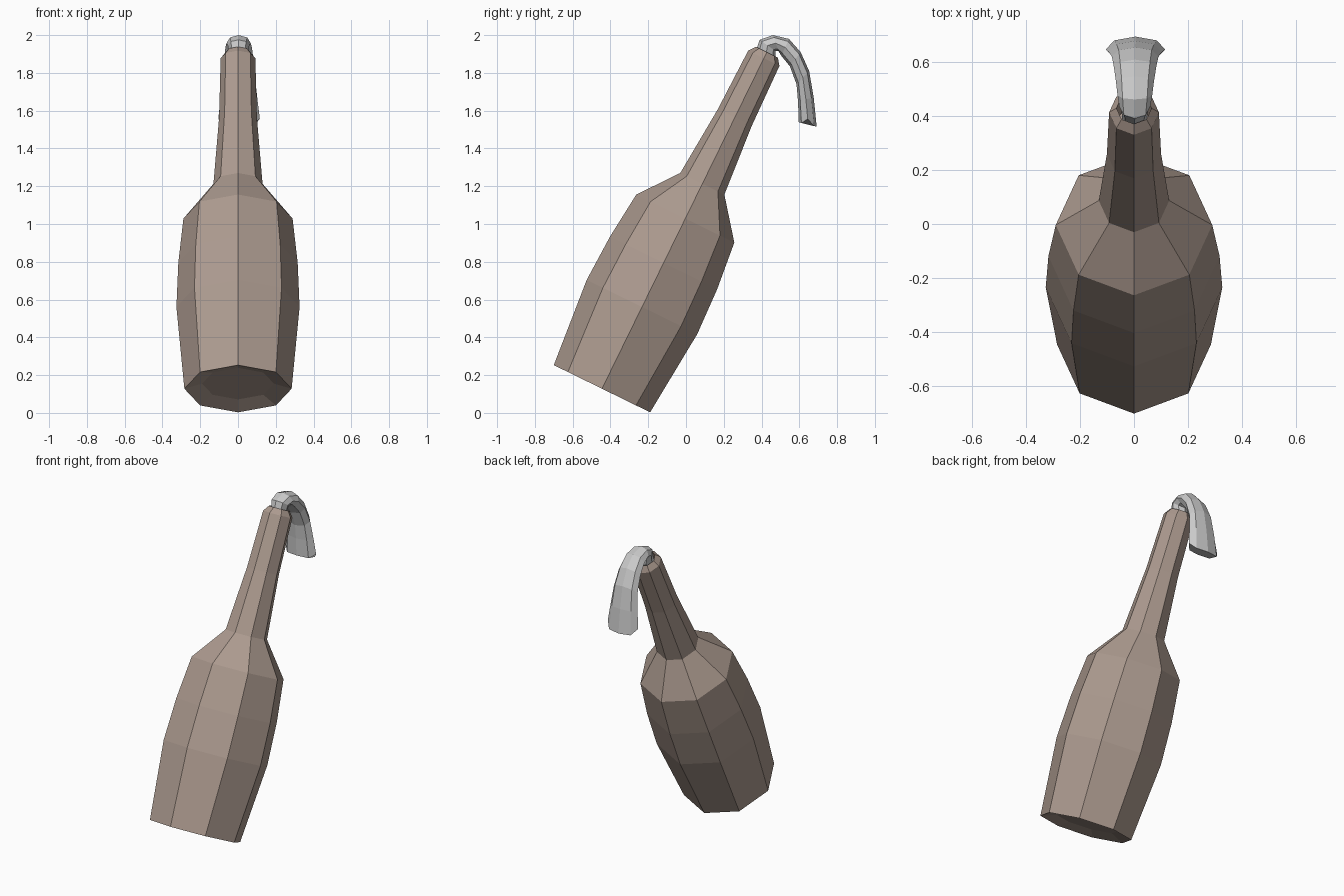
import bpy
from math import sin, cos, pi, radians
from mathutils import Vector, Matrix

if "Cube" in bpy.data.objects:
    bpy.data.objects.remove(bpy.data.objects["Cube"])

SIDES = 8


def material(name, rgb):
    m = bpy.data.materials.new(name)
    m.diffuse_color = (*rgb, 1)
    m.use_nodes = True
    m.node_tree.nodes["Principled BSDF"].inputs["Base Color"].default_value = m.diffuse_color
    return m


def loft(name, rings, mat=None):
    """Skin a list of equal-sized vertex rings and cap both ends."""
    n = len(rings[0])
    verts = [v for ring in rings for v in ring]
    faces = [(k * n + i, k * n + (i + 1) % n, (k + 1) * n + (i + 1) % n, (k + 1) * n + i)
             for k in range(len(rings) - 1) for i in range(n)]
    faces.append(tuple(reversed(range(n))))
    faces.append(tuple(range(len(verts) - n, len(verts))))
    me = bpy.data.meshes.new(name)
    me.from_pydata(verts, [], faces)
    me.update()
    ob = bpy.data.objects.new(name, me)
    bpy.context.collection.objects.link(ob)
    if mat:
        me.materials.append(mat)
    return ob


# Bottle: octagonal lathe profile (radius, height along the tilted axis)
profile = [(0.19, 0.03), (0.284, 0.0), (0.326, 0.482), (0.316, 0.742), (0.289, 1.003),
           (0.13, 1.208), (0.1, 1.60), (0.092, 1.948), (0.065, 1.984), (0.06, 1.88)]
tilt = Matrix.Translation((0, -0.445, 0.128)) @ Matrix.Rotation(radians(-26.1), 4, 'X')
angles = [2 * pi * i / SIDES for i in range(SIDES)]
loft("bottle",
     [[tilt @ Vector((r * sin(-a), r * cos(a), h)) for a in angles] for r, h in profile],
     material("brown_glass", (0.42, 0.33, 0.28)))

# Rag: outer (y, z), inner (y, z), half width, hanging out of the neck
rag = [((0.34, 1.84), (0.43, 1.80), 0.045),
       ((0.375, 1.93), (0.475, 1.885), 0.05),
       ((0.39, 1.975), (0.475, 1.915), 0.057),
       ((0.46, 2.0), (0.49, 1.915), 0.064),
       ((0.545, 1.98), (0.505, 1.89), 0.07),
       ((0.607, 1.91), (0.55, 1.835), 0.078),
       ((0.652, 1.81), (0.585, 1.74), 0.086),
       ((0.676, 1.67), (0.593, 1.65), 0.098),
       ((0.692, 1.515), (0.597, 1.538), 0.11)]
rings = []
for o, i, w in rag:
    outer, inner = Vector((0, *o)), Vector((0, *i))
    mid, half = (outer + inner) / 2, (outer - inner) / 2
    rings.append([mid + half * cos(a) + Vector((w * sin(a) + 0.05 * w, 0, 0)) for a in angles])
# lift the side corners of the ragged end
for k in (2, 6):
    rings[-1][k].z += 0.03
cloth = loft("rag", rings)

# Make all normals face outward
import bmesh
for ob in bpy.context.collection.objects:
    bm = bmesh.new()
    bm.from_mesh(ob.data)
    bmesh.ops.recalc_face_normals(bm, faces=bm.faces)
    bm.to_mesh(ob.data)
    bm.free()
